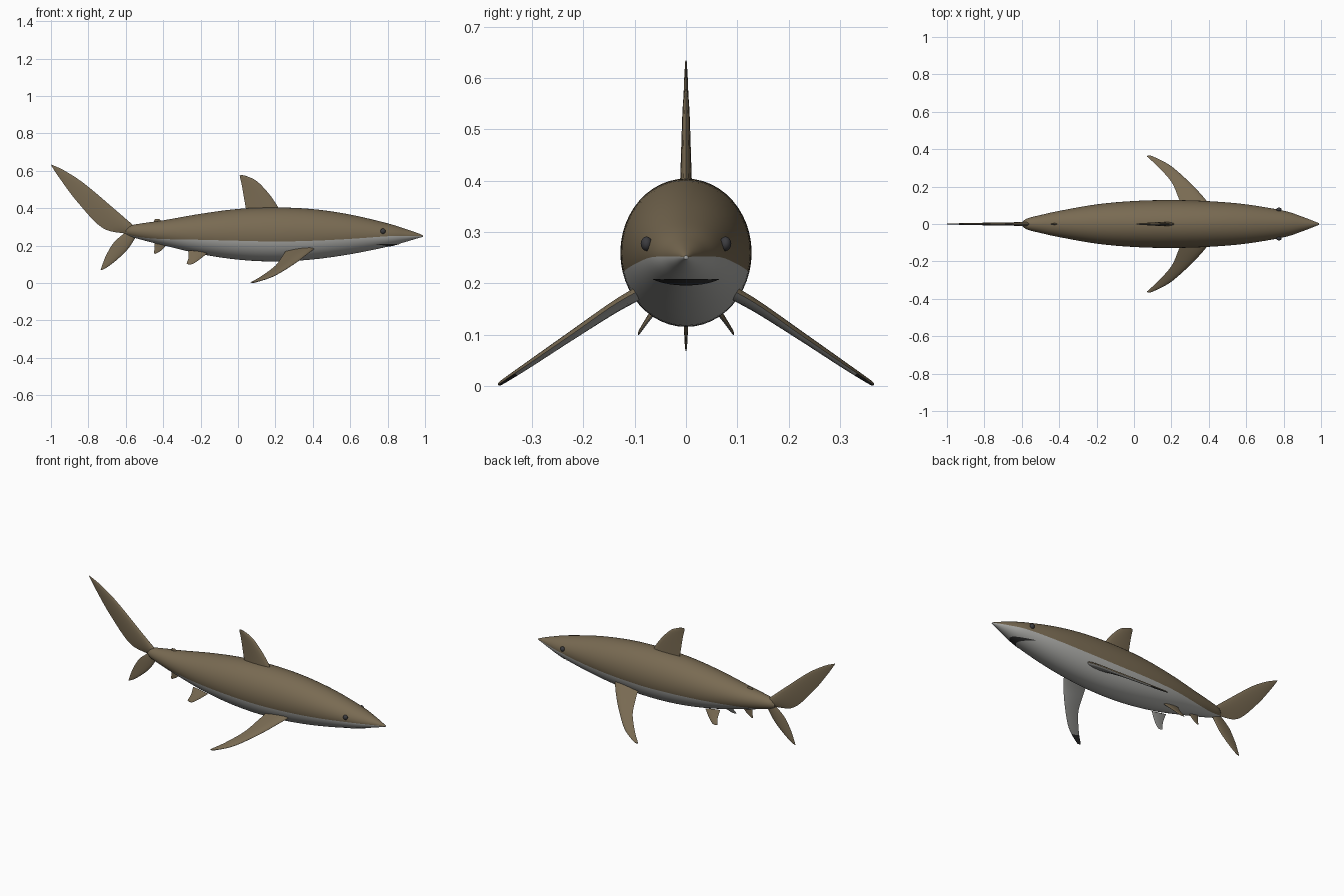
import bpy, bmesh, math
from mathutils import Vector

cube = bpy.data.objects.get("Cube")
if cube:
    bpy.data.objects.remove(cube)


def material(name, rgb):
    m = bpy.data.materials.new(name)
    m.use_nodes = True
    m.diffuse_color = (*rgb, 1)
    m.node_tree.nodes["Principled BSDF"].inputs["Base Color"].default_value = (*rgb, 1)
    return m


BROWN = material("olive brown", (0.19, 0.145, 0.085))
PALE = material("pale belly", (0.43, 0.43, 0.41))
DARK = material("near black", (0.03, 0.03, 0.03))
EYE = material("eye charcoal", (0.045, 0.045, 0.05))


def spline(points, steps):
    """Catmull-Rom curve through points of any dimension."""
    pts = [Vector(p) for p in points]
    pts = [2 * pts[0] - pts[1]] + pts + [2 * pts[-1] - pts[-2]]
    out = []
    for i in range(1, len(pts) - 2):
        a, b, c, d = pts[i - 1:i + 3]
        for k in range(steps):
            t = k / steps
            out.append(b + 0.5 * t * ((c - a) + t * ((2 * a - 5 * b + 4 * c - d)
                                                   + t * (3 * b - a - 3 * c + d))))
    return out + [pts[-2]]


def finish(bm, name, mats, normals=True):
    if normals:
        bmesh.ops.recalc_face_normals(bm, faces=bm.faces)
    mesh = bpy.data.meshes.new(name)
    bm.to_mesh(mesh)
    bm.free()
    for m in mats:
        mesh.materials.append(m)
    ob = bpy.data.objects.new(name, mesh)
    bpy.context.collection.objects.link(ob)
    bpy.ops.object.select_all(action='DESELECT')
    ob.select_set(True)
    bpy.context.view_layer.objects.active = ob
    bpy.ops.object.shade_smooth_by_angle(angle=math.radians(40))
    return ob


def loft(bm, rings, rule):
    """Skin closed rings, cap the ends; rule(ring, segment) gives the material."""
    vs = [[bm.verts.new(p) for p in r] for r in rings]
    n = len(vs[0])
    for i in range(len(vs) - 1):
        for j in range(n):
            k = (j + 1) % n
            f = bm.faces.new((vs[i][j], vs[i][k], vs[i + 1][k], vs[i + 1][j]))
            f.material_index = rule(i, j)
    bm.faces.new(vs[0])
    bm.faces.new(vs[-1]).material_index = rule(len(vs) - 2, n - 1)


# Body stations: x, top, bottom, half width, height of the colour line
rows = spline([
    (-0.60, 0.285, 0.262, 0.010, 0.265), (-0.57, 0.308, 0.247, 0.030, 0.254),
    (-0.50, 0.321, 0.227, 0.048, 0.242), (-0.40, 0.335, 0.202, 0.070, 0.235),
    (-0.20, 0.370, 0.155, 0.105, 0.231), (0.00, 0.396, 0.125, 0.123, 0.226),
    (0.20, 0.404, 0.115, 0.128, 0.222), (0.40, 0.395, 0.126, 0.122, 0.226),
    (0.60, 0.366, 0.154, 0.105, 0.236), (0.80, 0.319, 0.194, 0.071, 0.250),
    (0.90, 0.288, 0.221, 0.039, 0.252), (0.96, 0.267, 0.239, 0.016, 0.252),
    (0.99, 0.254, 0.247, 0.004, 0.251)], 6)
UP, LOW = 28, 20


def body_ring(row):
    x, top, bot, w, line = row
    c, h = (top + bot) / 2, (top - bot) / 2
    a = math.asin(max(-0.9, min(0.9, (line - c) / h)))
    angles = [a + (math.pi - 2 * a) * j / UP for j in range(UP)]
    angles += [math.pi - a + (math.pi + 2 * a) * j / LOW for j in range(LOW)]
    return [(x, w * math.cos(t), c + h * math.sin(t)) for t in angles]


bm = bmesh.new()
loft(bm, [body_ring(r) for r in rows], lambda i, j: 0 if j < UP else 1)
finish(bm, "body", [BROWN, PALE])


# Mouth: thin curved plate just below the snout
def underside(x, y):
    for a, b in zip(rows, rows[1:]):
        if a[0] <= x <= b[0]:
            r = a.lerp(b, (x - a[0]) / (b[0] - a[0]))
            q = math.sqrt(max(0, 1 - (y / r[3]) ** 2))
            return (r[1] + r[2]) / 2 - (r[1] - r[2]) / 2 * q - 0.002


bm = bmesh.new()
strips = []
for i in range(25):
    t = -1 + i / 12
    front, depth = 0.865 - 0.12 * t * t, 0.045 * (1 - t * t) + 0.004
    y = 0.064 * t
    strips.append([bm.verts.new((front - depth * k / 4, y, underside(front - depth * k / 4, y)))
                   for k in range(5)])
for a, b in zip(strips, strips[1:]):
    for k in range(4):
        bm.faces.new((a[k], a[k + 1], b[k + 1], b[k]))
bmesh.ops.recalc_face_normals(bm, faces=bm.faces)
if sum(f.normal.z for f in bm.faces) > 0:
    bmesh.ops.reverse_faces(bm, faces=bm.faces)
finish(bm, "mouth", [DARK], normals=False)


def fin(name, lead, trail, normal, thick, mats=(BROWN,), tip=2.0):
    """Lens-section fin between a leading and a trailing edge, root to tip."""
    normal = Vector(normal).normalized()
    L, T = spline(lead, 6), spline(trail, 6)
    n, half = len(L), 8
    rings = []
    for i, (a, b) in enumerate(zip(L, T)):
        th = thick * (1 - 0.85 * i / (n - 1)) / 2
        us = [0.5 - 0.5 * math.cos(math.pi * k / half) for k in range(half + 1)]
        bulge = [th * 2.6 * math.sqrt(u) * (1 - u) for u in us]
        ring = [a.lerp(b, u) + normal * h for u, h in zip(us, bulge)]
        ring += [a.lerp(b, us[k]) - normal * bulge[k] for k in range(half - 1, 0, -1)]
        rings.append(ring)

    def rule(i, j):
        if len(mats) == 1 or j < half:
            return 0
        return 2 if i / (n - 1) > tip else 1
    bm = bmesh.new()
    loft(bm, rings, rule)
    return finish(bm, name, mats)


def flat(points):
    return [(x, 0, z) for x, z in points]


# Fins on the centre plane
SIDE = (0, 1, 0)
fin("dorsal_fin", flat([(0.23, 0.38), (0.175, 0.465), (0.105, 0.541), (0.05, 0.57), (0.018, 0.578)]),
    flat([(0.045, 0.38), (0.033, 0.45), (0.021, 0.52), (0.011, 0.562), (0.009, 0.574)]), SIDE, 0.024)
fin("second_dorsal_fin", flat([(-0.40, 0.32), (-0.42, 0.341), (-0.437, 0.343)]),
    flat([(-0.445, 0.31), (-0.448, 0.33), (-0.446, 0.34)]), SIDE, 0.012)
fin("anal_fin", flat([(-0.375, 0.215), (-0.405, 0.178), (-0.44, 0.156)]),
    flat([(-0.447, 0.225), (-0.446, 0.19), (-0.45, 0.158)]), SIDE, 0.01)
fin("upper_tail_lobe", flat([(-0.55, 0.300), (-0.66, 0.395), (-0.82, 0.53), (-0.93, 0.602), (-1.0, 0.634)]),
    flat([(-0.59, 0.262), (-0.725, 0.295), (-0.86, 0.435), (-0.95, 0.555), (-0.995, 0.622)]), SIDE, 0.022)
fin("lower_tail_lobe", flat([(-0.54, 0.255), (-0.59, 0.18), (-0.65, 0.122), (-0.70, 0.084), (-0.73, 0.068)]),
    flat([(-0.61, 0.265), (-0.665, 0.215), (-0.705, 0.148), (-0.725, 0.098), (-0.735, 0.07)]), SIDE, 0.016)


# Paired fins and eyes
for side, s in (("left", 1), ("right", -1)):
    def sided(points):
        return [(x, s * y, z) for x, y, z in points]
    fin(side + "_pectoral_fin",
        sided([(0.42, 0.08, 0.192), (0.375, 0.14, 0.158), (0.30, 0.22, 0.102),
               (0.195, 0.312, 0.039), (0.10, 0.361, 0.006), (0.074, 0.366, 0.002)]),
        sided([(0.26, 0.08, 0.18), (0.238, 0.14, 0.145), (0.20, 0.225, 0.093),
               (0.13, 0.305, 0.040), (0.079, 0.352, 0.010), (0.068, 0.362, 0.004)]),
        (0, s * 0.52, 0.85), 0.026, (BROWN, PALE, DARK), 0.66)
    fin(side + "_pelvic_fin",
        sided([(-0.165, 0.05, 0.158), (-0.205, 0.075, 0.126), (-0.24, 0.091, 0.103), (-0.262, 0.093, 0.099)]),
        sided([(-0.265, 0.05, 0.175), (-0.264, 0.072, 0.138), (-0.272, 0.088, 0.112), (-0.275, 0.091, 0.104)]),
        (0, s * 0.8, 0.6), 0.012, (BROWN, PALE))
    bm = bmesh.new()
    bmesh.ops.create_uvsphere(bm, u_segments=20, v_segments=12, radius=0.014)
    eye = finish(bm, side + "_eye", [EYE])
    eye.scale = (1, 0.8, 1)
    eye.location = (0.775, s * 0.077, 0.277)
